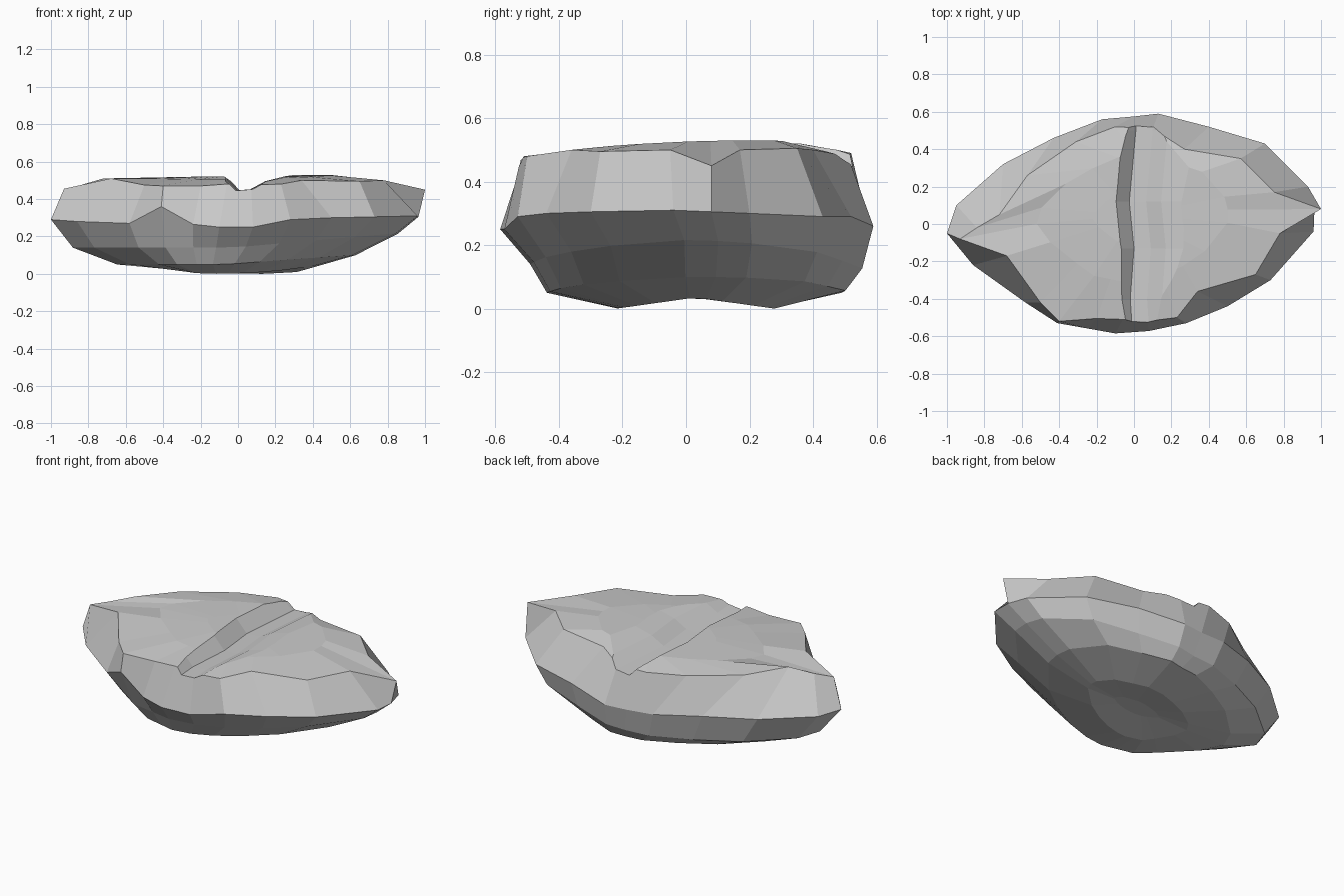
import bpy, bmesh

if "Cube" in bpy.data.objects:
    bpy.data.objects.remove(bpy.data.objects["Cube"])

# Widest outline of the stone, clockwise from the left tip: x, y, z
OUTLINE = [(-1, -.05, .29), (-.95, .10, .29), (-.70, .32, .29), (-.43, .46, .29), (-.17, .56, .27),
           (0, .575, .26), (.13, .59, .26), (.40, .52, .29), (.70, .43, .29), (.93, .20, .30),
           (.965, .08, .305), (.96, -.04, .31), (.73, -.30, .305), (.50, -.44, .30), (.28, -.53, .29),
           (.08, -.572, .25), (-.10, -.585, .25), (-.24, -.56, .265), (-.41, -.53, .36),
           (-.58, -.42, .27), (-.86, -.22, .28)]
# Crease where the sides meet the top, matched point for point
RIM = [(-.93, -.08, .455), (-.84, -.02, .475), (-.72, .05, .51), (-.57, .26, .50), (-.31, .44, .495),
       (-.10, .52, .49), (.10, .51, .48), (.27, .40, .50), (.57, .35, .505), (.75, .17, .50),
       (1, .08, .45), (.78, -.05, .50), (.65, -.27, .495), (.34, -.36, .50), (.23, -.50, .48),
       (.07, -.52, .475), (-.06, -.51, .48), (-.20, -.505, .47), (-.40, -.52, .47),
       (-.50, -.42, .475), (-.68, -.17, .51)]


def scaled(sx, sy, dy, skew, z):
    """Copy of the outline, shrunk, skewed and placed at the height z(x, y)."""
    return [(x * sx + skew * y, y * sy + dy, z(x * sx, y)) for x, y, _ in OUTLINE]


def loft(name, rings):
    """Closed solid through rings that all have the same point count."""
    bm = bmesh.new()
    rows = [[bm.verts.new(p) for p in r] for r in rings]
    n = len(rows[0])
    for a, b in zip(rows, rows[1:]):
        for i in range(n):
            j = (i + 1) % n
            bm.faces.new((a[i], a[j], b[j], b[i]))
    caps = [bm.faces.new(rows[0]), bm.faces.new(rows[-1])]
    bmesh.ops.triangulate(bm, faces=caps)
    bmesh.ops.recalc_face_normals(bm, faces=bm.faces[:])
    me = bpy.data.meshes.new(name)
    bm.to_mesh(me)
    bm.free()
    ob = bpy.data.objects.new(name, me)
    bpy.context.collection.objects.link(ob)
    return ob


# Stone body: underside, belly, widest line, rim and gently domed top
stone = loft("split_rock", [
    scaled(.16, .10, .02, .03, lambda x, y: .034),
    scaled(.36, .42, .03, .14, lambda x, y: .035 - .059 * abs(y)),
    scaled(.64, .80, .03, .12, lambda x, y: .05 + .08 * max(x, 0)),
    scaled(.88, .89, .03, .05, lambda x, y: .14 + .09 * max(x, 0) - .04 * max(y, 0)),
    OUTLINE,
    RIM,
    scaled(.52, .58, .03, 0, lambda x, y: .512 + .03 * max(x, 0) + .015 * y),
    scaled(.22, .25, .04, 0, lambda x, y: .52),
])

# Groove cutter: steep left wall, shallow right wall, wandering front to back
PATH = [(-.70, .01), (-.40, -.01), (-.13, .01), (.12, -.015), (.50, .02), (.70, .02)]
cutter = loft("groove_cutter", [
    [(dx - .14, y, .62), (dx - .09, y, .53), (dx - .01, y, .445),
     (dx + .08, y, .452), (dx + .16, y, .495), (dx + .30, y, .53), (dx + .34, y, .62)]
    for y, dx in PATH])
cutter.hide_render = True
cutter.hide_set(True)
cut = stone.modifiers.new("groove", "BOOLEAN")
cut.operation = "DIFFERENCE"
cut.solver = "EXACT"
cut.object = cutter
